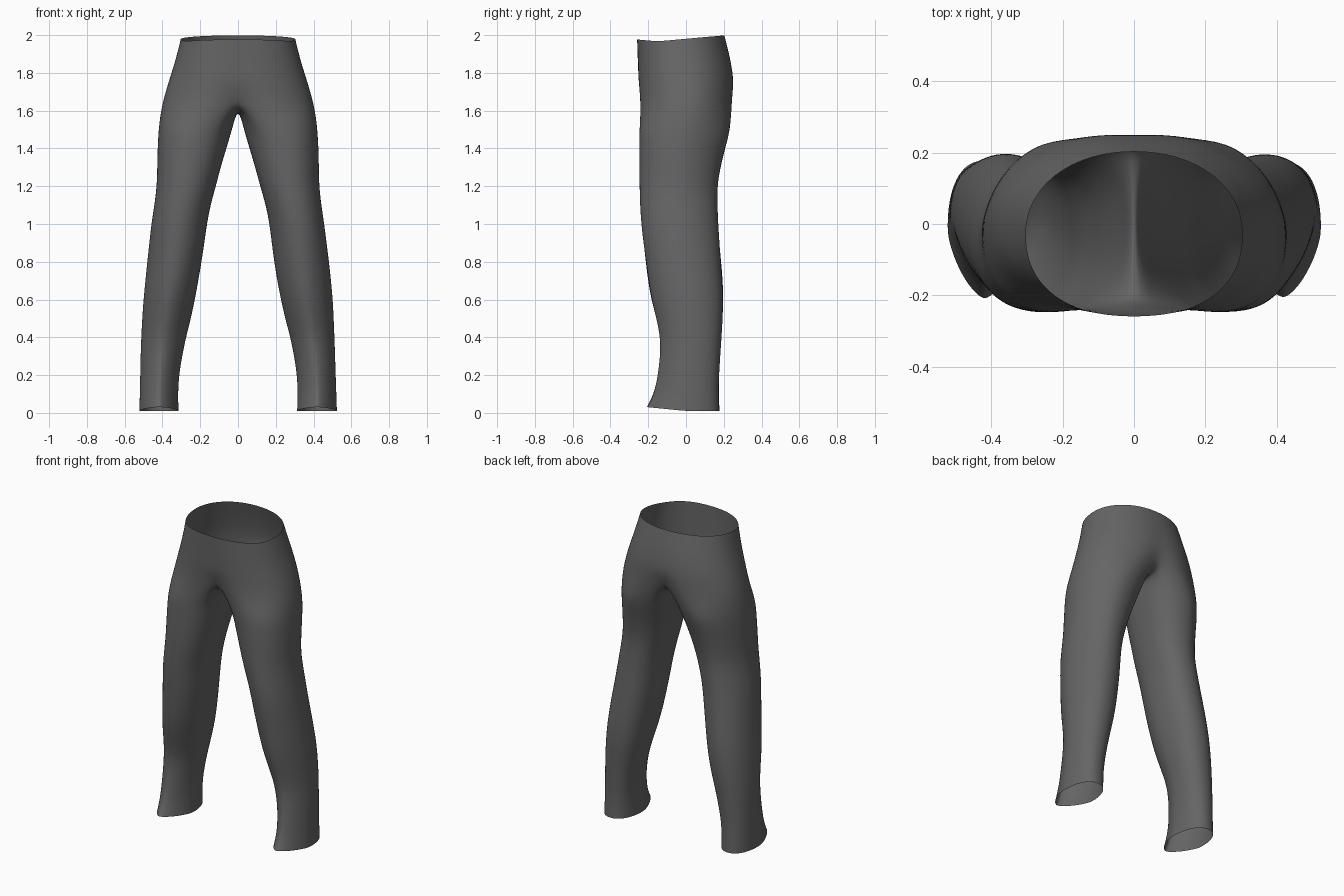
import bpy, bmesh
from math import sin, cos, pi, radians

cube = bpy.data.objects.get("Cube")
if cube:
    bpy.data.objects.remove(cube)

OUTER, INNER = 16, 8          # steps round the outside and the inside of a leg

# Hip rows: height, half width, front, back
HIPS = [(1.967, .305, -.26, .204), (1.9, .324, -.26, .232),
        (1.82, .347, -.259, .25), (1.74, .373, -.258, .262)]
CROTCH = (1.62, .408, -.258, .263)
# Leg rows: height, inner side, outer side, front, back
LEGS = [(1.5, .03, .423, -.25, .238), (1.4, .06, .428, -.249, .209),
        (1.3, .09, .43, -.249, .184), (1.2, .116, .432, -.247, .167),
        (1.1, .145, .444, -.244, .167), (1.0, .165, .459, -.238, .172),
        (.9, .178, .47, -.228, .18), (.8, .192, .482, -.215, .188),
        (.7, .208, .493, -.202, .195), (.6, .226, .503, -.184, .198),
        (.5, .248, .509, -.158, .195), (.4, .275, .513, -.136, .188),
        (.3, .296, .516, -.138, .182), (.2, .312, .518, -.152, .177),
        (.1, .317, .521, -.172, .175), (.01, .313, .524, -.209, .178)]


def bulge(v, power):
    """Squared-off sine or cosine."""
    return (1 if v >= 0 else -1) * abs(v) ** (2 / power)


def hip_row(z, half, front, back):
    points = []
    for k in range(OUTER + 1):
        a = radians(-90 + 180 * k / OUTER)
        power = 2.3 if a < 0 else 2.1
        x = half * bulge(cos(a), power) if 0 < k < OUTER else 0
        y = (front + back) / 2 + (back - front) / 2 * bulge(sin(a), power)
        points.append([x, y, z])
    return points


def leg_row(z, inner, outer, front, back, side):
    points = []
    for k in range(OUTER + INNER):
        if k <= OUTER:
            deg = -125 + 250 * k / OUTER
        else:
            deg = 125 + 110 * (k - OUTER) / INNER
        a = radians(deg)
        # boxy thigh front, narrow shin, full inner back, sloping outer back
        if sin(a) < 0:
            power = 1.5 + .5 * z
        elif cos(a) < 0:
            power = 2.2 + .2 * z
        else:
            power = 2.3 - .4 * z
        # soft cloth folds, different on each leg
        fold = 1 + .01 * sin(9 * z + 2 * a + side) * min(1, (1.5 - z) * 2)
        x = (inner + outer) / 2 + (outer - inner) / 2 * fold * bulge(cos(a), power)
        y = (front + back) / 2 + (back - front) / 2 * fold * bulge(sin(a), power)
        points.append([x, y, z])
    return points


def build_half(bm, side):
    rows = []
    for n, row in enumerate(HIPS):
        points = hip_row(*row)
        for p in points:
            if n == 0:                       # waist rises to the back
                p[2] += .09 * abs(p[1] + .15)
            else:                            # shallow centre seam
                p[1] *= 1 - .012 * n * max(0, 1 - p[0] / .1)
        rows.append(points)

    # lowest hip row, closed under the body by the crotch curve
    points = hip_row(*CROTCH)
    for p in points:
        near = max(0, 1 - p[0] / .16)
        p[1] *= 1 - .13 * near
        p[2] += .065 * near
    back_y, front_y, top = points[-1][1], points[0][1], points[0][2]
    for j in range(1, INNER):
        t = j / INNER
        points.append([0, back_y + (front_y - back_y) * t,
                       top - .06 * sin(pi * t) ** .7])
    rows.append(points)

    for row in LEGS:
        rows.append(leg_row(*row, side))
    for p in rows[-1]:                       # hem lifts over the foot
        p[2] += max(0, -p[1]) * .1

    verts = [[bm.verts.new((p[0] * side, p[1], p[2])) for p in r] for r in rows]
    for up, low in zip(verts, verts[1:]):
        closed = len(up) == len(low) == OUTER + INNER
        for k in range(OUTER + INNER if closed else OUTER):
            m = (k + 1) % len(low)
            quad = [up[k], low[k], low[m], up[m]]
            bm.faces.new(quad if side > 0 else quad[::-1])


# Trousers: a single open sheet of cloth
bm = bmesh.new()
for side in (1, -1):
    build_half(bm, side)
bmesh.ops.remove_doubles(bm, verts=bm.verts, dist=.0005)
bmesh.ops.recalc_face_normals(bm, faces=bm.faces)
mesh = bpy.data.meshes.new("trousers")
bm.to_mesh(mesh)
bm.free()
trousers = bpy.data.objects.new("trousers", mesh)
bpy.context.collection.objects.link(trousers)
mesh.shade_smooth()

soften = trousers.modifiers.new("soften", 'SUBSURF')
soften.levels = soften.render_levels = 2

# Dark grey cloth
cloth = bpy.data.materials.new("dark grey cloth")
cloth.use_nodes = True
colour = (.13, .13, .13, 1)
cloth.diffuse_color = colour
cloth.node_tree.nodes["Principled BSDF"].inputs["Base Color"].default_value = colour
mesh.materials.append(cloth)
